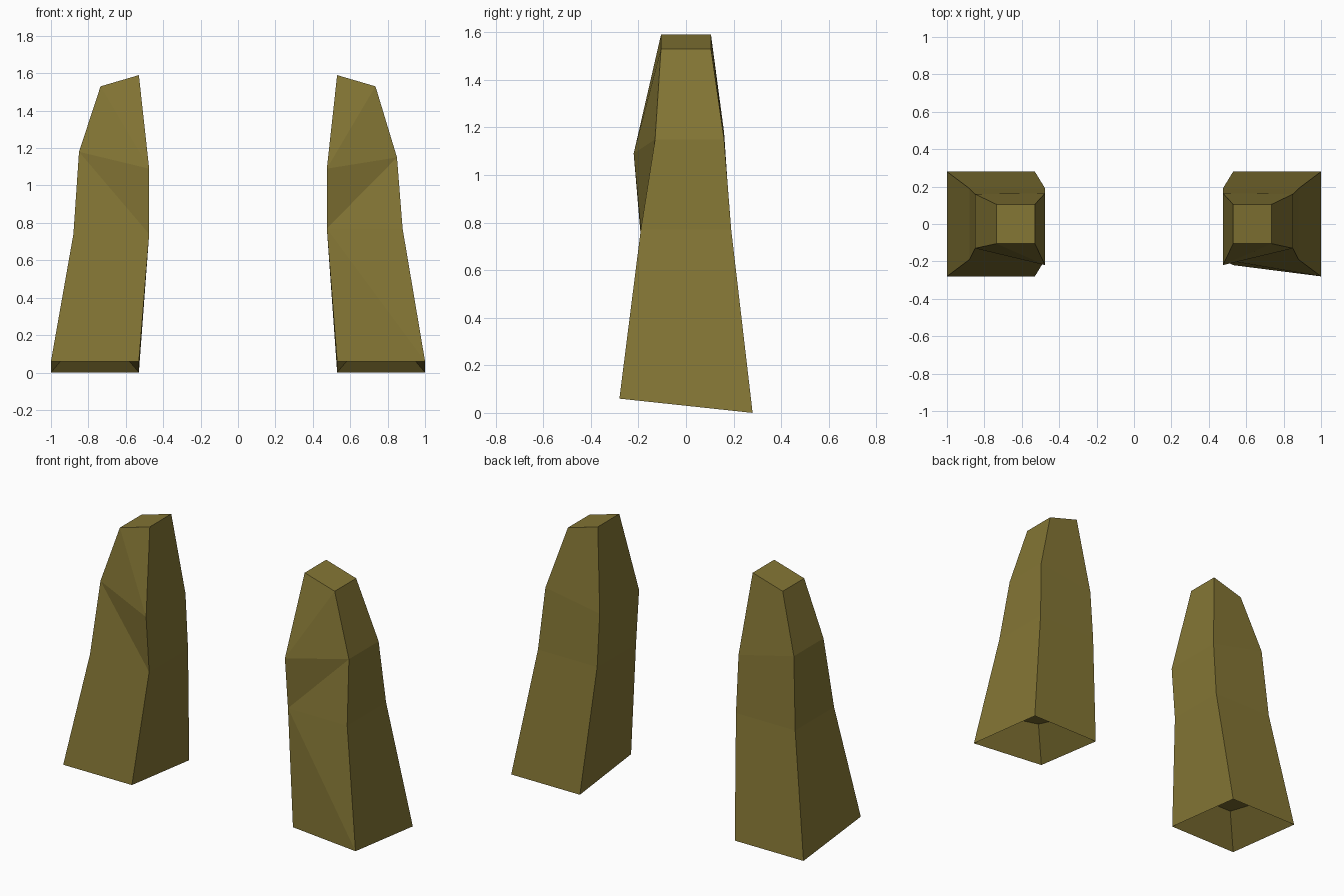
import bpy, bmesh

if "Cube" in bpy.data.objects:
    bpy.data.objects.remove(bpy.data.objects["Cube"])

mat = bpy.data.materials.new("olive_brown")
mat.diffuse_color = (0.23, 0.18, 0.035, 1)
mat.use_nodes = True
mat.node_tree.nodes["Principled BSDF"].inputs["Base Color"].default_value = mat.diffuse_color


def ring(bm, side, pts):
    return [bm.verts.new((side * x, y, z)) for x, y, z in pts]


def build_leg(name, side, knee_z, shoulder_z, toe_y):
    # Each ring runs: front inner, front outer, back outer, back inner
    bm = bmesh.new()
    pocket = ring(bm, side, [(0.67, toe_y + 0.14, 0.225), (0.86, -0.14, 0.225),
                             (0.86, 0.14, 0.165), (0.67, 0.14, 0.165)])
    base = ring(bm, side, [(0.53, toe_y, 0.06), (1, -0.28, 0.06),
                           (1, 0.28, 0), (0.53, 0.28, 0)])
    knee = ring(bm, side, [(0.475, -0.19, knee_z), (0.88, -0.19, knee_z),
                           (0.88, 0.19, knee_z), (0.475, 0.19, knee_z)])
    shoulder = ring(bm, side, [(0.475, -0.22, 1.09), (0.85, -0.13, shoulder_z),
                               (0.85, 0.16, shoulder_z), (0.475, 0.165, 1.09)])
    top = ring(bm, side, [(0.53, -0.105, 1.59), (0.735, -0.105, 1.53),
                          (0.735, 0.105, 1.53), (0.53, 0.105, 1.59)])

    # Hollow underside and flat top
    bm.faces.new(pocket)
    bm.faces.new(top)
    for i in range(4):
        j = (i + 1) % 4
        bm.faces.new((base[i], base[j], pocket[j], pocket[i]))

    # Outer walls, with the faceted front split along its creases
    for a, b, rising in ((base, knee, False), (knee, shoulder, True), (shoulder, top, True)):
        for i in range(1, 4):
            j = (i + 1) % 4
            bm.faces.new((a[i], a[j], b[j], b[i]))
        if rising:
            bm.faces.new((a[0], a[1], b[1]))
            bm.faces.new((a[0], b[1], b[0]))
        else:
            bm.faces.new((a[0], a[1], b[0]))
            bm.faces.new((a[1], b[1], b[0]))

    bmesh.ops.recalc_face_normals(bm, faces=bm.faces)
    mesh = bpy.data.meshes.new(name)
    bm.to_mesh(mesh)
    bm.free()
    mesh.materials.append(mat)
    bpy.context.collection.objects.link(bpy.data.objects.new(name, mesh))


# Pair of legs, slightly different from each other
build_leg("right_leg", 1, 0.77, 1.15, -0.22)
build_leg("left_leg", -1, 0.74, 1.18, -0.28)
